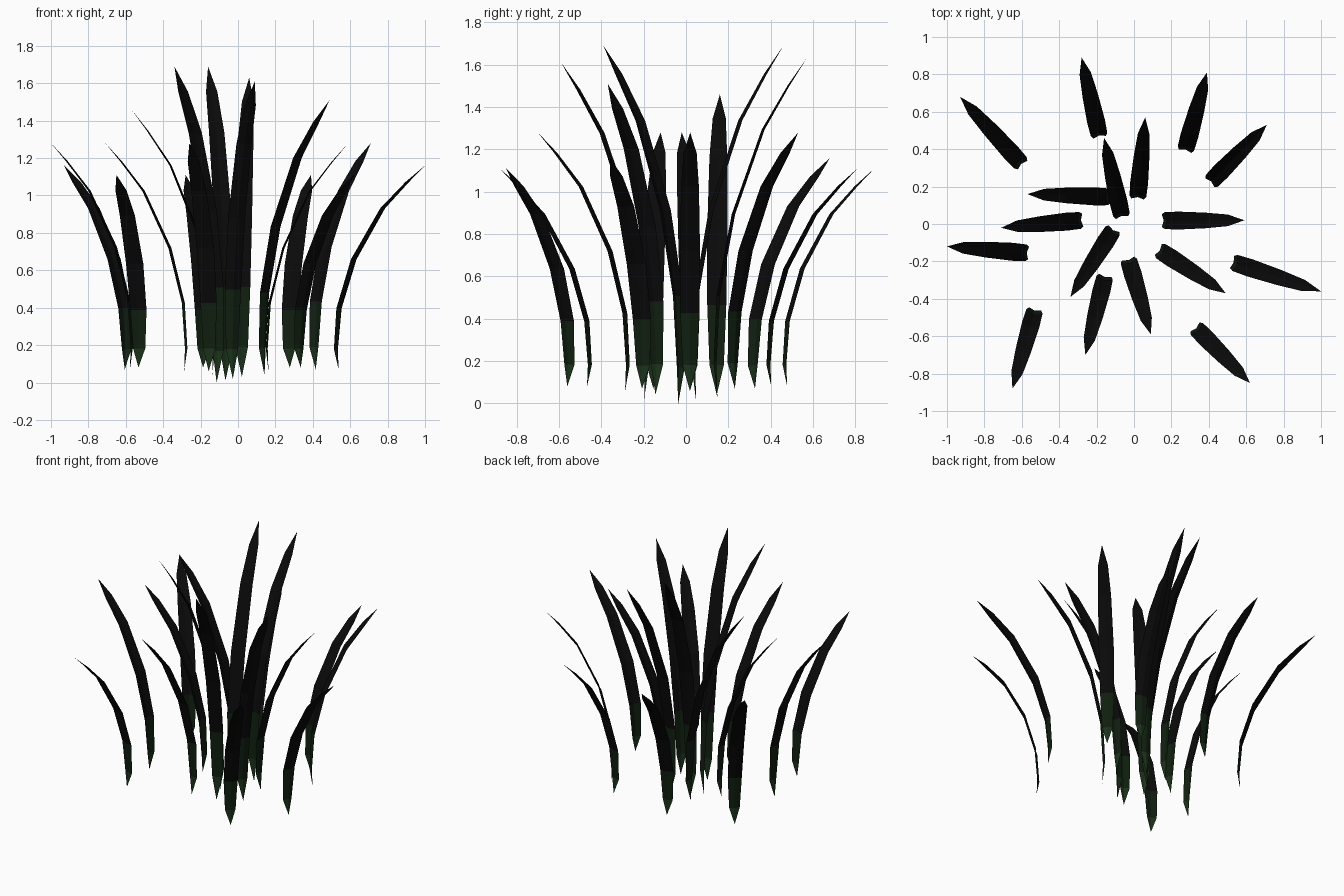
import bpy
import bmesh
from mathutils import Vector


def material(name, rgb):
    m = bpy.data.materials.new(name)
    m.diffuse_color = (*rgb, 1)
    return m


root_green = material("root_green", (0.010, 0.032, 0.010))
lower_green = material("lower_green", (0.005, 0.014, 0.005))
blade_dark = material("blade_dark", (0.003, 0.003, 0.003))

# Blade profile: height fraction, lean fraction, half width, fold depth
PROFILE = [
    (0.00, 0.00, 0.000, 0.000),
    (0.10, -0.01, 0.034, 0.010),
    (0.30, 0.03, 0.045, 0.012),
    (0.54, 0.20, 0.048, 0.012),
    (0.79, 0.53, 0.042, 0.010),
    (0.92, 0.81, 0.031, 0.007),
    (1.00, 1.00, 0.000, 0.000),
]

# Blades: root x, y, z and tip x, y, z
BLADES = [
    (-0.60, 0.32, 0.07, -0.93, 0.68, 1.16),
    (-0.185, 0.47, 0.08, -0.28, 0.89, 1.11),
    (0.275, 0.395, 0.08, 0.39, 0.81, 1.11),
    (0.41, 0.225, 0.07, 0.71, 0.53, 1.28),
    (0.02, 0.14, 0.03, 0.06, 0.57, 1.63),
    (-0.065, 0.04, 0.01, -0.16, 0.46, 1.69),
    (-0.13, 0.145, 0.04, -0.57, 0.16, 1.46),
    (-0.28, 0.02, 0.06, -0.71, -0.02, 1.28),
    (-0.57, -0.155, 0.07, -1.00, -0.12, 1.28),
    (0.155, 0.018, 0.06, 0.59, 0.02, 1.28),
    (0.135, -0.14, 0.04, 0.49, -0.37, 1.51),
    (0.53, -0.205, 0.07, 1.00, -0.36, 1.16),
    (0.33, -0.555, 0.08, 0.62, -0.85, 1.11),
    (-0.03, -0.19, 0.02, 0.09, -0.59, 1.61),
    (-0.11, -0.03, 0.00, -0.34, -0.39, 1.69),
    (-0.155, -0.28, 0.06, -0.26, -0.70, 1.28),
    (-0.53, -0.46, 0.08, -0.65, -0.88, 1.11),
]


def make_blade(name, root, tip):
    """Folded leaf: a centre crease with an edge on each side."""
    flat = Vector((tip.x - root.x, tip.y - root.y, 0))
    out = flat.normalized()
    side = Vector((-out.y, out.x, 0))
    root = root + out * 0.008
    flat = flat - out * 0.008
    bm = bmesh.new()
    rings = []
    for h, lean, half, fold in PROFILE:
        c = root + flat * lean + Vector((0, 0, (tip.z - root.z) * h))
        mid = bm.verts.new(c)
        if half == 0:
            rings.append((mid, mid, mid))
        else:
            rings.append((bm.verts.new(c - side * half - out * fold), mid,
                          bm.verts.new(c + side * half - out * fold)))
    for i, (a, b) in enumerate(zip(rings, rings[1:])):
        for k in (0, 1):
            loop = list(dict.fromkeys((a[k], a[k + 1], b[k + 1], b[k])))
            bm.faces.new(loop).material_index = min(i, 2)
    mesh = bpy.data.meshes.new(name)
    bm.to_mesh(mesh)
    bm.free()
    for m in (root_green, lower_green, blade_dark):
        mesh.materials.append(m)
    bpy.context.collection.objects.link(bpy.data.objects.new(name, mesh))


# Clump of grass blades leaning outward
for n, b in enumerate(BLADES, 1):
    make_blade(f"grass_blade_{n:02d}", Vector(b[:3]), Vector(b[3:]))
